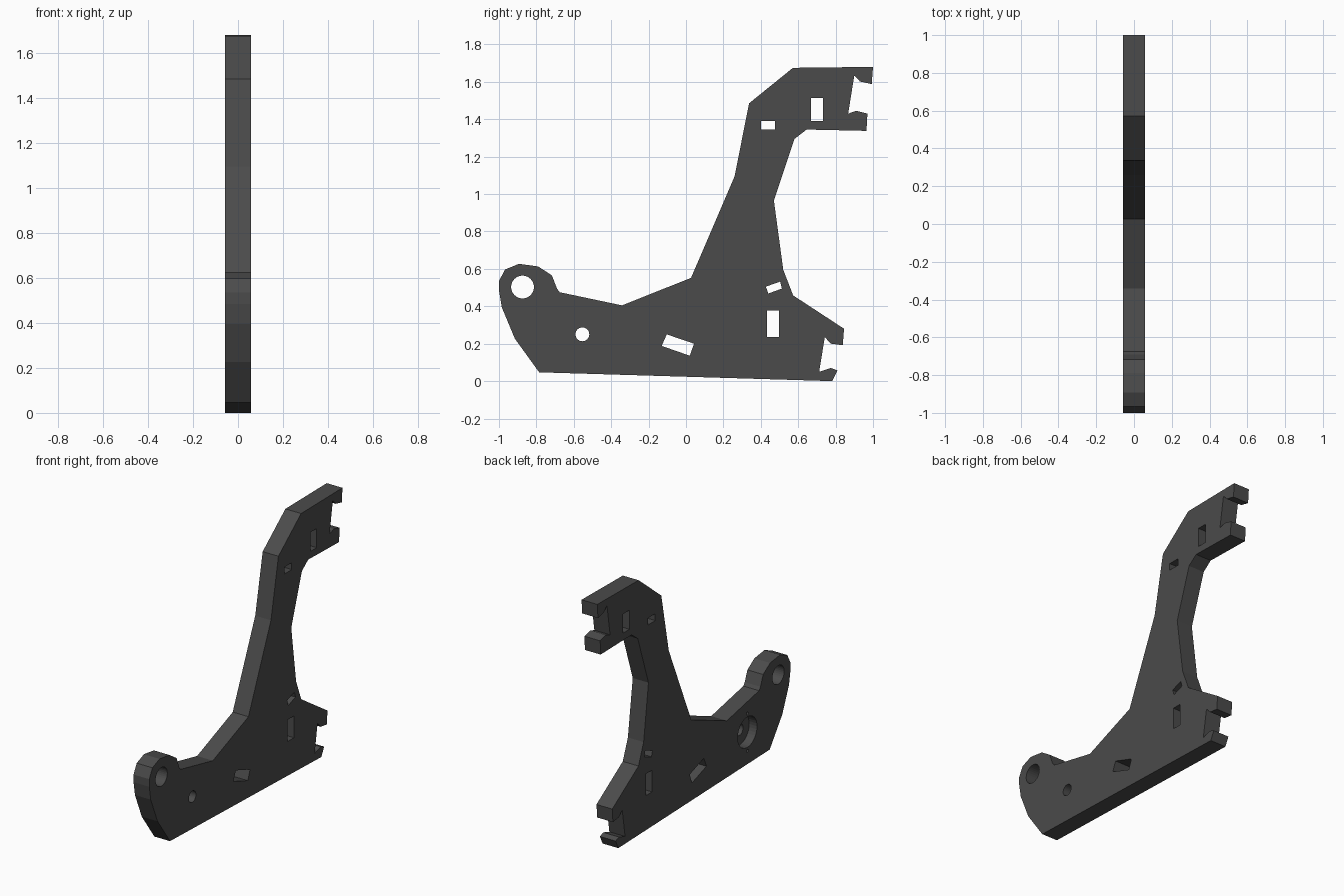
import bpy, bmesh, math

if "Cube" in bpy.data.objects:
    bpy.data.objects.remove(bpy.data.objects["Cube"])

HALF = 0.057  # half of the plate thickness


def prism(name, pts, x0, x1):
    """Extrude a (y, z) outline from x0 to x1."""
    bm = bmesh.new()
    face = bm.faces.new([bm.verts.new((x0, y, z)) for y, z in pts])
    ext = bmesh.ops.extrude_face_region(bm, geom=[face])
    verts = [v for v in ext["geom"] if isinstance(v, bmesh.types.BMVert)]
    bmesh.ops.translate(bm, verts=verts, vec=(x1 - x0, 0, 0))
    bmesh.ops.recalc_face_normals(bm, faces=bm.faces)
    me = bpy.data.meshes.new(name)
    bm.to_mesh(me)
    bm.free()
    me.materials.append(dark)
    ob = bpy.data.objects.new(name, me)
    bpy.context.collection.objects.link(ob)
    return ob


def circle(y, z, r, n=32):
    return [(y + r * math.cos(math.tau * i / n), z + r * math.sin(math.tau * i / n)) for i in range(n)]


def rect(y0, y1, z0, z1):
    return [(y0, z0), (y1, z0), (y1, z1), (y0, z1)]


# Dark grey finish
dark = bpy.data.materials.new("dark_grey")
dark.diffuse_color = (.07, .07, .07, 1)
dark.use_nodes = True
dark.node_tree.nodes["Principled BSDF"].inputs["Base Color"].default_value = dark.diffuse_color

# Plate outline
bottom_jaw = [(-.785, .047), (.782, 0), (.81, .057), (.775, .07), (.712, .05), (.742, .235),
              (.775, .2), (.838, .192), (.845, .28)]
back_edge = [(.573, .458), (.52, .595), (.47, .965), (.58, 1.295), (.645, 1.345)]
top_jaw = [(.965, 1.338), (.97, 1.43), (.91, 1.445), (.867, 1.43), (.9, 1.635), (.93, 1.602),
           (.993, 1.588), (1, 1.68)]
front_edge = [(.572, 1.675), (.337, 1.485), (.26, 1.095), (.027, .552), (-.342, .405)]
nose = [(-.675, .475), (-.69, .495), (-.717, .565), (-.79, .613), (-.893, .627), (-.967, .597),
        (-1, .535), (-1, .485), (-.985, .395), (-.915, .227)]
plate = prism("bracket_plate", bottom_jaw + back_edge + top_jaw + front_edge + nose, -HALF, HALF)

# Through holes and slots
through = [
    circle(-.874, .503, .061), circle(-.554, .25, .037),
    [(-.103, .25), (.043, .2), (.02, .136), (-.13, .188)],
    [(.427, .505), (.503, .532), (.513, .495), (.44, .468)],
    rect(.433, .497, .235, .377), rect(.4, .475, 1.345, 1.39), rect(.667, .733, 1.39, 1.515),
]
cutters = [prism("hole_cutter", p, -.2, .2) for p in through]

# Counterbore and two blind screw holes on the left face
cutters.append(prism("counterbore_cutter", circle(-.554, .25, .1), -.2, 0))
for s in (-1, 1):
    cutters.append(prism("screw_cutter", circle(-.554, .25 + s * .122, .01, 12), -.2, -.02))

for c in cutters:
    c.hide_render = True
    c.hide_set(True)
    mod = plate.modifiers.new("cut", 'BOOLEAN')
    mod.operation = 'DIFFERENCE'
    mod.solver = 'EXACT'
    mod.object = c
